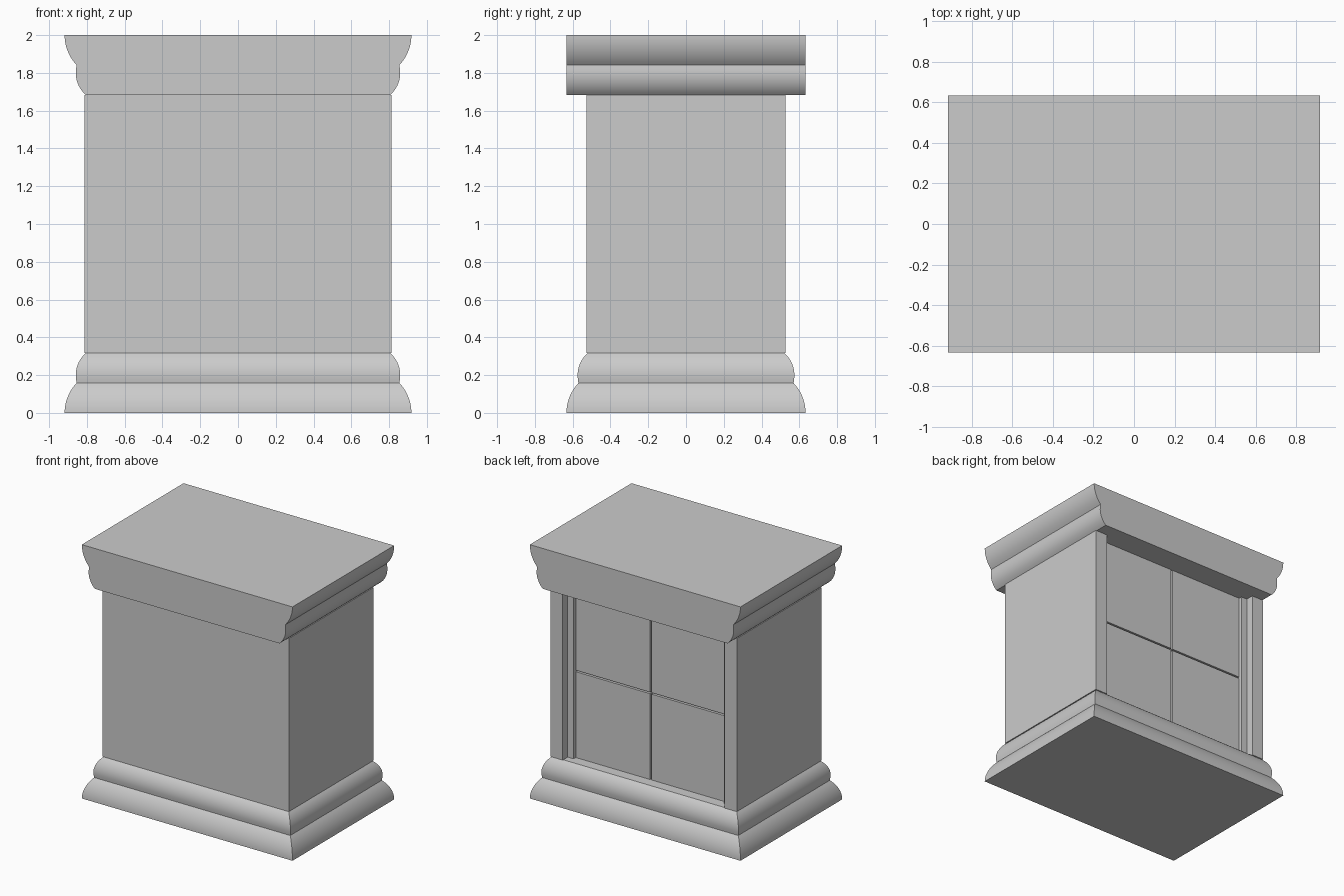
import bpy, bmesh, math

if "Cube" in bpy.data.objects:
    bpy.data.objects.remove(bpy.data.objects["Cube"])

HX, HY, H = 0.918, 0.633, 2.0      # overall half sizes and height
MOULD = 0.318                      # height of each moulding
BX, BY = 0.812, 0.527              # half sizes of the body


def moulding_profile(n=10):
    """(inset, height) points: a large lower lobe and a smaller upper lobe."""
    pts = []
    for start, end, mid, radius, offset in ((0.0, 0.158, 0.0, 0.229, 0.0),
                                            (0.158, MOULD, 0.2, 0.155, 0.059)):
        for i in range(n + 1):
            if pts and i == 0:
                continue
            z = start + (end - start) * i / n
            pts.append((offset + radius - math.sqrt(radius**2 - (z - mid)**2), z))
    return pts


def add_object(name, bm, smooth=False):
    bmesh.ops.recalc_face_normals(bm, faces=bm.faces)
    me = bpy.data.meshes.new(name)
    bm.to_mesh(me)
    bm.free()
    ob = bpy.data.objects.new(name, me)
    bpy.context.collection.objects.link(ob)
    if smooth:
        bpy.ops.object.select_all(action='DESELECT')
        ob.select_set(True)
        bpy.context.view_layer.objects.active = ob
        bpy.ops.object.shade_smooth_by_angle(angle=math.radians(30))
    return ob


def loft(name, rings, smooth=False):
    """Skin a stack of equal-length rings and close both ends."""
    bm = bmesh.new()
    loops = [[bm.verts.new(p) for p in ring] for ring in rings]
    n = len(loops[0])
    for a, b in zip(loops, loops[1:]):
        for i in range(n):
            j = (i + 1) % n
            bm.faces.new((a[i], a[j], b[j], b[i]))
    bm.faces.new(loops[0])
    bm.faces.new(loops[-1])
    return add_object(name, bm, smooth)


def box(name, x0, x1, y0, y1, z0, z1):
    return loft(name, [[(x0, y0, z), (x1, y0, z), (x1, y1, z), (x0, y1, z)]
                       for z in (z0, z1)])


profile = moulding_profile()

# Base moulding: mitred around all four sides
loft("base_moulding",
     [[(sx * (HX - d), sy * (HY - d), z)
       for sx, sy in ((-1, -1), (1, -1), (1, 1), (-1, 1))] for d, z in profile],
     smooth=True)

# Top cap: the same profile upside down, shaped on the ends only
right = [(HX - d, H - z) for d, z in profile]
outline = right + [(-x, z) for x, z in reversed(right)]
loft("top_cap", [[(x, y, z) for x, z in outline] for y in (-HY, HY)], smooth=True)

# Body: plan with a stepped recess in the back, extruded upwards
Z0, Z1 = MOULD, H - MOULD
STILE, FRAME = 0.706, 0.655
PANEL_Y, BACKING_Y, FRAME_Y = 0.437, 0.415, 0.464
half = [(BX, -BY), (BX, BY), (STILE, BY), (STILE, FRAME_Y),
        (FRAME, FRAME_Y), (FRAME, BACKING_Y)]
plan = half + [(-x, y) for x, y in reversed(half)]
loft("body", [[(x, y, z) for x, y in plan] for z in (Z0, Z1)])

# Four back panels separated by narrow gaps
GAP = 0.006
mid = (Z0 + Z1) / 2
for side, (x0, x1) in (("left", (-FRAME, -GAP)), ("right", (GAP, FRAME))):
    for level, (z0, z1) in (("lower", (Z0, mid - GAP)), ("upper", (mid + GAP, Z1))):
        box(f"back_panel_{level}_{side}", x0, x1, BACKING_Y, PANEL_Y, z0, z1)
